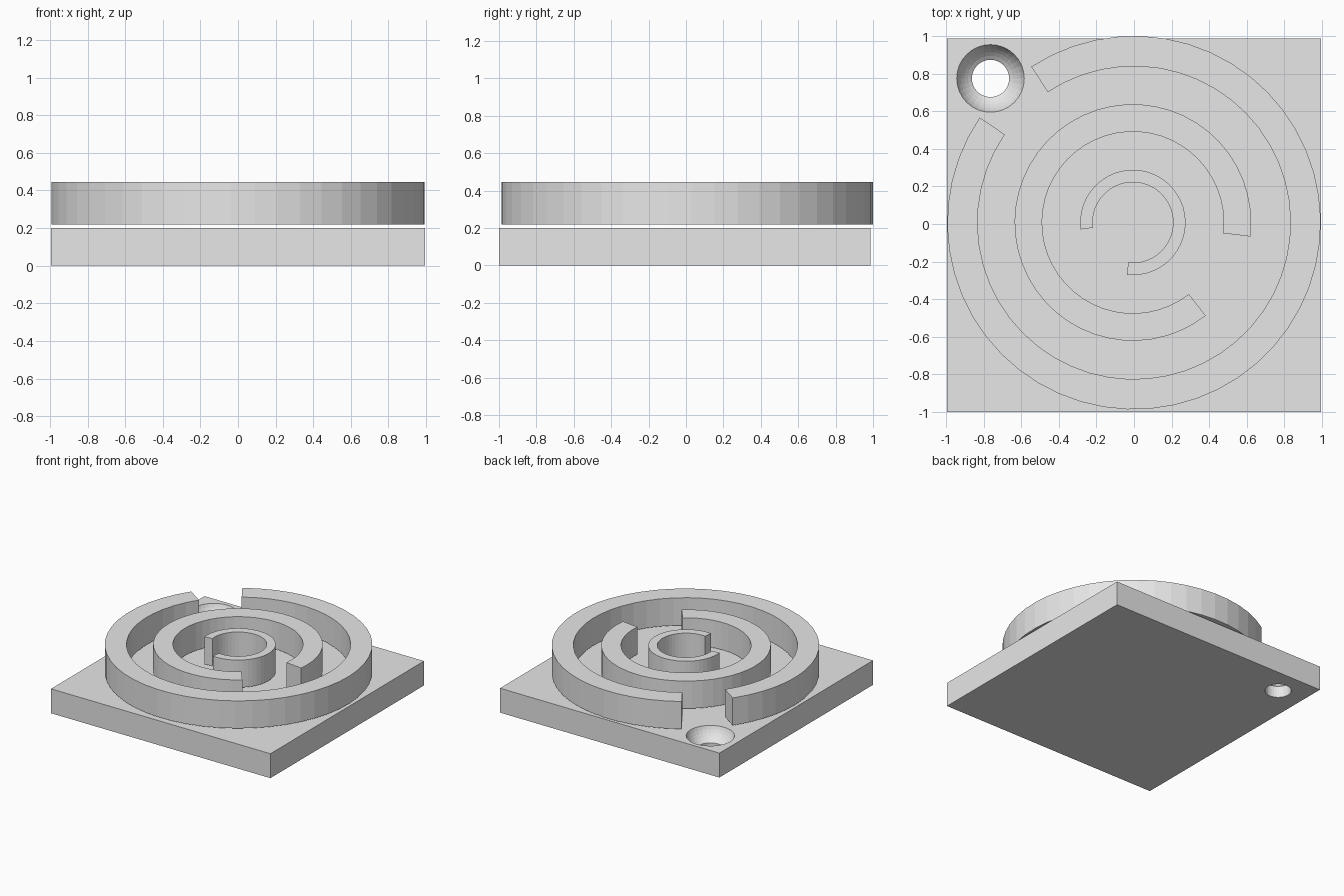
import bpy, bmesh
from math import sin, cos, radians, tau, sqrt, ceil

if "Cube" in bpy.data.objects:
    bpy.data.objects.remove(bpy.data.objects["Cube"])

grey = bpy.data.materials.new("light grey")
grey.use_nodes = True
grey.diffuse_color = (0.8, 0.8, 0.8, 1)
grey.node_tree.nodes["Principled BSDF"].inputs["Base Color"].default_value = (0.8, 0.8, 0.8, 1)

PLATE_TOP = 0.2
RING_LOW, RING_HIGH = 0.22, 0.445
STEP = 7.2          # degrees per facet


def add_object(name, bm):
    bmesh.ops.recalc_face_normals(bm, faces=bm.faces)
    mesh = bpy.data.meshes.new(name)
    bm.to_mesh(mesh)
    bm.free()
    mesh.materials.append(grey)
    obj = bpy.data.objects.new(name, mesh)
    bpy.context.collection.objects.link(obj)
    return obj


def open_ring(name, centre, inner, outer, start, end):
    """Flat-ended arc with a rectangular cross-section."""
    bm = bmesh.new()
    count = ceil((end - start) / STEP)
    loops = []
    for i in range(count + 1):
        a = radians(start + (end - start) * i / count)
        loops.append([bm.verts.new((centre[0] + r * cos(a), centre[1] + r * sin(a), z))
                      for r, z in ((inner, RING_LOW), (outer, RING_LOW),
                                   (outer, RING_HIGH), (inner, RING_HIGH))])
    for a, b in zip(loops, loops[1:]):
        for k in range(4):
            n = (k + 1) % 4
            bm.faces.new((a[k], a[n], b[n], b[k]))
    bm.faces.new(loops[0])
    bm.faces.new(loops[-1])
    return add_object(name, bm)


def lathe(name, profile, centre, sides):
    """Closed solid turned around a vertical axis."""
    bm = bmesh.new()
    loops = [[bm.verts.new((centre[0] + r * cos(tau * i / sides),
                            centre[1] + r * sin(tau * i / sides), z))
              for i in range(sides)] for r, z in profile]
    for a, b in zip(loops, loops[1:]):
        for i in range(sides):
            n = (i + 1) % sides
            bm.faces.new((a[i], a[n], b[n], b[i]))
    bm.faces.new(loops[0])
    bm.faces.new(loops[-1])
    return add_object(name, bm)


# Square base plate
bm = bmesh.new()
bmesh.ops.create_cube(bm, size=1)
for v in bm.verts:
    v.co = (v.co.x * 1.988, v.co.y * 1.987 - 0.0065, (v.co.z + 0.5) * PLATE_TOP)
plate = add_object("base_plate", bm)

# Corner hole with a rounded countersink
bowl_z, bowl_r, hole_r = PLATE_TOP + 0.055, 0.188, 0.099
profile = [(hole_r, -0.1)]
for i in range(7):
    r = hole_r + (0.18 - hole_r) * sin(radians(15 * i))
    profile.append((r, bowl_z - sqrt(bowl_r ** 2 - r ** 2)))
profile.append((0.18, 0.4))
cutter = lathe("hole_cutter", profile, (-0.763, 0.774), 32)
cutter.hide_render = True
cut = plate.modifiers.new("hole", 'BOOLEAN')
cut.operation = 'DIFFERENCE'
cut.solver = 'EXACT'
cut.object = cutter
bpy.context.view_layer.objects.active = plate
bpy.ops.object.modifier_apply(modifier=cut.name)
bpy.data.objects.remove(cutter)

# Three concentric open rings, each with its gap turned a different way
open_ring("outer_ring", (0, 0.007), 0.832, 0.993, 145.7, 483.4)
open_ring("middle_ring", (-0.006, 0.008), 0.483, 0.629, -6.8, 308)
open_ring("inner_ring", (-0.006, 0.008), 0.214, 0.28, 263.4, 547.5)
